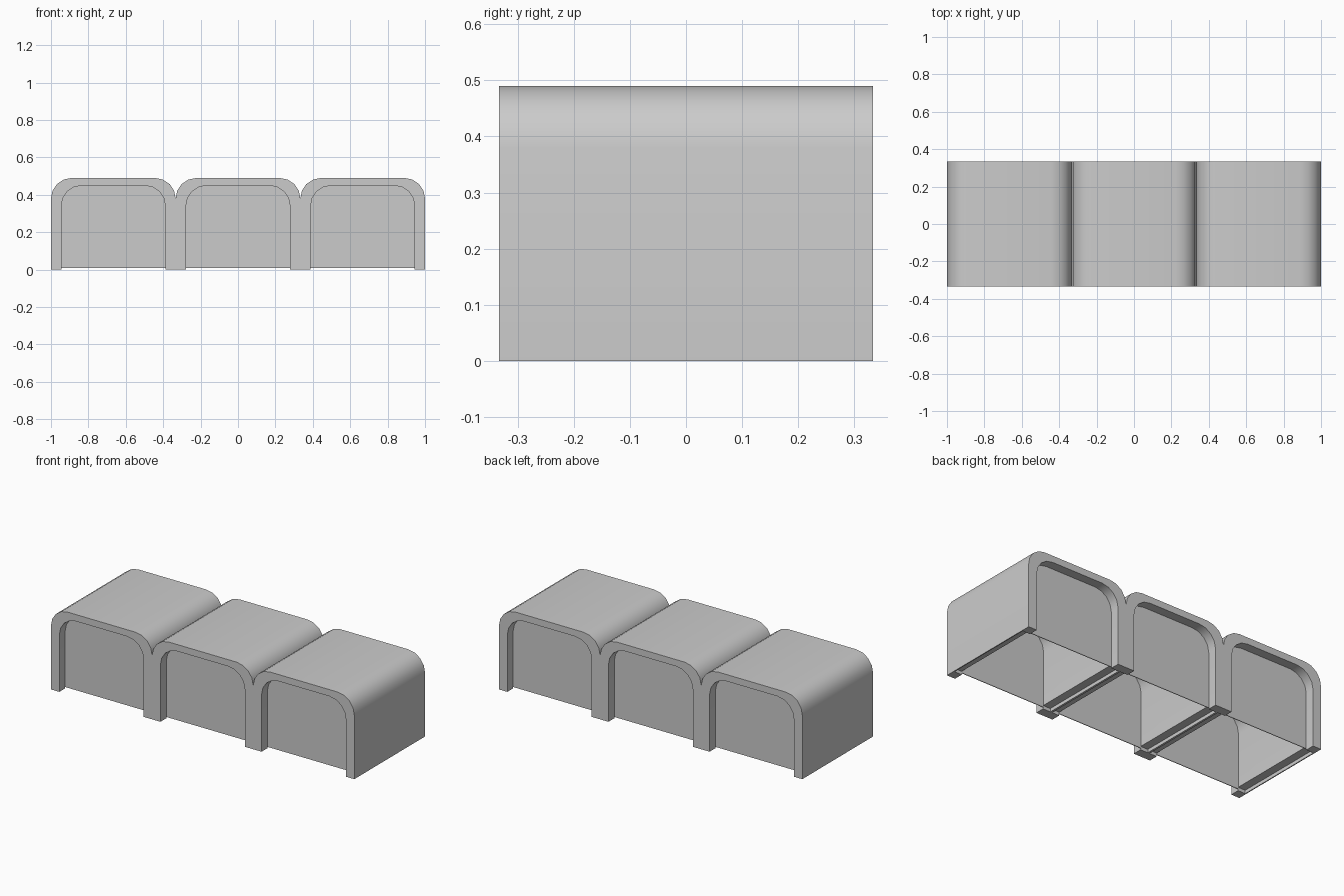
import bpy, bmesh, math

old = bpy.data.objects.get("Cube")
if old:
    bpy.data.objects.remove(old, do_unlink=True)

HALF_DEPTH = 0.333    # half of the overall depth
PANEL_Y = 0.278       # where the recessed panels sit
WALL = 0.055          # leg thickness
BAY = 2 / 3           # width of one arch
RADIUS = 0.11
LEDGE = 0.02          # underside of the walls between the feet
SKIN = 0.006

grey = bpy.data.materials.new("light_grey")
grey.use_nodes = True
grey.diffuse_color = (0.6, 0.6, 0.6, 1)
grey.node_tree.nodes["Principled BSDF"].inputs["Base Color"].default_value = (0.6, 0.6, 0.6, 1)


def arch(cx, half, top, base):
    """Rounded arch outline from the left foot to the right foot."""
    pts = [(cx - half, base)]
    for side in (-1, 1):
        for i in range(5):
            a = math.radians(22.5 * (i if side < 0 else 4 - i))
            pts.append((cx + side * (half - RADIUS + RADIUS * math.cos(a)),
                        top - RADIUS + RADIUS * math.sin(a)))
    return pts + [(cx + half, base)]


def extrude(bm, outline, y0, y1):
    """Closed prism of an x-z outline between two depths."""
    face = bm.faces.new([bm.verts.new((x, y0, z)) for x, z in outline])
    new = bmesh.ops.extrude_face_region(bm, geom=[face])["geom"]
    bmesh.ops.translate(bm, vec=(0, y1 - y0, 0),
                        verts=[v for v in new if isinstance(v, bmesh.types.BMVert)])


def finish(bm, name):
    bmesh.ops.recalc_face_normals(bm, faces=bm.faces)
    mesh = bpy.data.meshes.new(name)
    bm.to_mesh(mesh)
    bm.free()
    mesh.materials.append(grey)
    obj = bpy.data.objects.new(name, mesh)
    bpy.context.collection.objects.link(obj)
    return obj


def select(obj):
    bpy.ops.object.select_all(action="DESELECT")
    obj.select_set(True)
    bpy.context.view_layer.objects.active = obj


centres = [-BAY, 0, BAY]

# Triple vault: outer humps joined at the valleys, openings cut back underneath
outline = [(-1, 0)]
for cx in centres:
    outline += arch(cx, BAY / 2, 0.49, 0)[1:-1]
    if cx < BAY / 2:
        outline.pop()         # neighbours share the valley point
outline.append((1, 0))
for cx in reversed(centres):
    outline += reversed(arch(cx, BAY / 2 - WALL, 0.45, 0))
bm = bmesh.new()
extrude(bm, outline, -HALF_DEPTH, HALF_DEPTH)
vault = finish(bm, "triple_vault")

# Relieve the wall undersides between the front and back feet
bm = bmesh.new()
for cx in centres:
    for side in (-1, 1):
        a = cx + side * (BAY / 2 - SKIN)
        b = cx + side * (BAY / 2 - WALL - 0.01)
        extrude(bm, [(a, -0.05), (b, -0.05), (b, LEDGE), (a, LEDGE)], -PANEL_Y, PANEL_Y)
cutter = finish(bm, "underside_cutter")
cutter.hide_render = True
cut = vault.modifiers.new("relief", "BOOLEAN")
cut.object = cutter
cut.solver = "EXACT"
select(vault)
bpy.ops.object.modifier_apply(modifier=cut.name)
bpy.data.objects.remove(cutter, do_unlink=True)
bpy.ops.object.shade_smooth_by_angle(angle=math.radians(30))

# Recessed end panels, front and back of each bay
for cx, label in zip(centres, ("right", "middle", "left")):
    for side, end in ((-1, "front"), (1, "back")):
        bm = bmesh.new()
        extrude(bm, arch(cx, BAY / 2 - WALL, 0.45, 0.008),
                side * PANEL_Y, side * (PANEL_Y - 0.004))
        finish(bm, f"{label}_{end}_panel")
